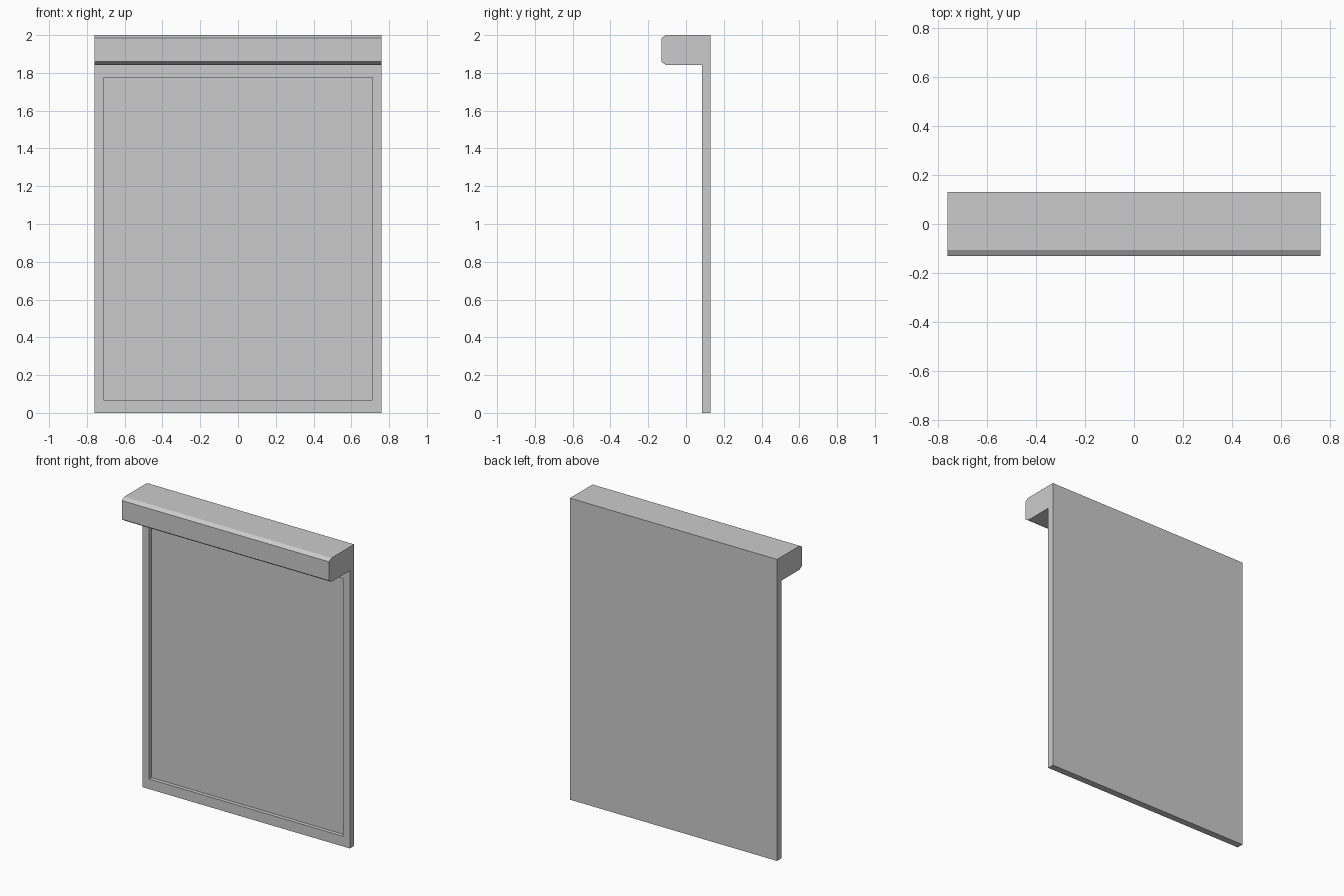
import bpy, bmesh

if "Cube" in bpy.data.objects:
    bpy.data.objects.remove(bpy.data.objects["Cube"])

HALF_W = 0.76
FRONT, BACK, PANEL = -0.131, 0.131, 0.086
HEAD_Z, TOP = 1.842, 2.0

bm = bmesh.new()

# L-shaped side profile (y, z): thin panel with a chamfered head box on top
profile = [(PANEL, 0), (BACK, 0), (BACK, TOP), (FRONT + 0.025, TOP),
           (FRONT, TOP - 0.016), (FRONT, HEAD_Z + 0.017),
           (FRONT + 0.025, HEAD_Z), (PANEL, HEAD_Z)]
side = bm.faces.new([bm.verts.new((-HALF_W, y, z)) for y, z in profile])
swept = bmesh.ops.extrude_face_region(bm, geom=[side])["geom"]
bmesh.ops.translate(bm, vec=(2 * HALF_W, 0, 0),
                    verts=[g for g in swept if isinstance(g, bmesh.types.BMVert)])
bmesh.ops.recalc_face_normals(bm, faces=bm.faces[:])

# Recessed field on the panel front, leaving a narrow border
front = next(f for f in bm.faces
             if all(abs(v.co.y - PANEL) < 1e-4 for v in f.verts))
bmesh.ops.inset_region(bm, faces=[front], thickness=0.05, use_even_offset=True)
for v in front.verts:
    v.co.x = 0.712 if v.co.x > 0 else -0.712
    v.co.z = 1.776 if v.co.z > 1 else 0.067
bmesh.ops.inset_region(bm, faces=[front], thickness=0.0)
for v in front.verts:
    v.co.y = PANEL + 0.025

bmesh.ops.recalc_face_normals(bm, faces=bm.faces[:])
mesh = bpy.data.meshes.new("hooded_panel")
bm.to_mesh(mesh)
bm.free()
obj = bpy.data.objects.new("hooded_panel", mesh)
bpy.context.collection.objects.link(obj)
